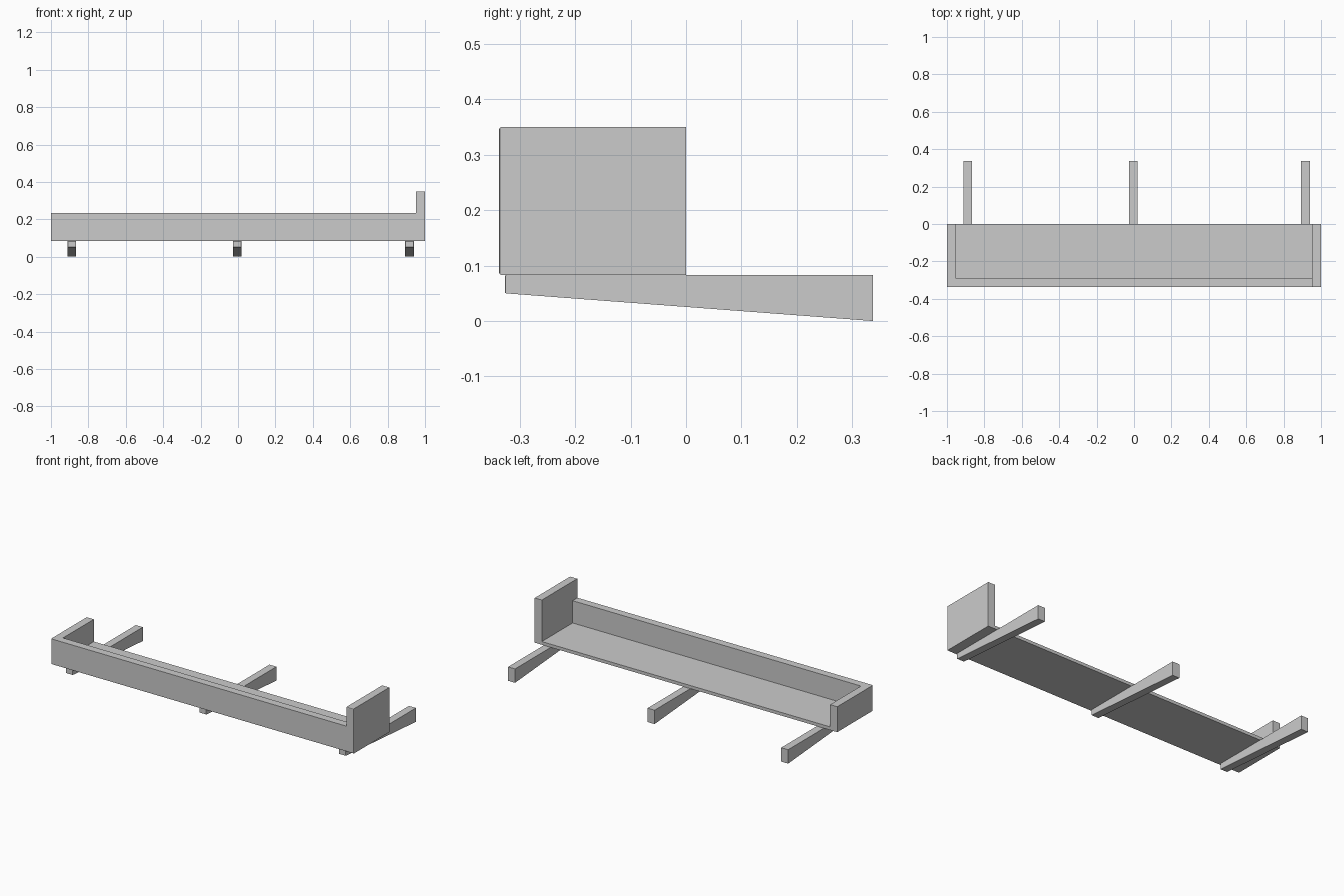
import bpy
import bmesh

cube = bpy.data.objects.get("Cube")
if cube:
    bpy.data.objects.remove(cube, do_unlink=True)

grey = bpy.data.materials.new("plain grey")
grey.use_nodes = True
GREY = (0.6, 0.6, 0.6, 1)
grey.diffuse_color = GREY
grey.node_tree.nodes["Principled BSDF"].inputs["Base Color"].default_value = GREY


def prism(name, profile, x0, x1, bevel=0):
    """Extrude a (y, z) profile along x, optionally rounding its front edges."""
    bm = bmesh.new()
    face = bm.faces.new([bm.verts.new((x0, y, z)) for y, z in profile])
    ext = bmesh.ops.extrude_face_region(bm, geom=[face])
    moved = [v for v in ext["geom"] if isinstance(v, bmesh.types.BMVert)]
    bmesh.ops.translate(bm, verts=moved, vec=(x1 - x0, 0, 0))
    bmesh.ops.recalc_face_normals(bm, faces=bm.faces[:])
    if bevel:
        front = min(y for y, z in profile)
        edges = [e for e in bm.edges
                 if all(abs(v.co.y - front) < 1e-4 for v in e.verts)]
        bmesh.ops.bevel(bm, geom=edges, offset=bevel, segments=2,
                        profile=0.5, affect='EDGES')
    mesh = bpy.data.meshes.new(name)
    bm.to_mesh(mesh)
    bm.free()
    mesh.materials.append(grey)
    obj = bpy.data.objects.new(name, mesh)
    bpy.context.collection.objects.link(obj)
    return obj


def rect(y0, y1, z0, z1):
    return [(y0, z0), (y1, z0), (y1, z1), (y0, z1)]


def cut(target, cutter):
    cutter.hide_render = True
    mod = target.modifiers.new("cut", 'BOOLEAN')
    mod.operation = 'DIFFERENCE'
    mod.solver = 'EXACT'
    mod.object = cutter
    bpy.context.view_layer.objects.active = target
    bpy.ops.object.modifier_apply(modifier=mod.name)
    bpy.data.objects.remove(cutter, do_unlink=True)


# Tray: floor, front rail, low end and tall end, carved from one block
FRONT, BACK, INNER_X = -0.337, 0.0, 0.953
tray = prism("tray", rect(FRONT, BACK, 0.083, 0.35), -1, 1, bevel=0.004)
cut(tray, prism("upper_cutter", rect(-0.5, 0.2, 0.235, 0.5), -1.2, INNER_X))
cut(tray, prism("cavity_cutter", rect(-0.291, 0.2, 0.102, 0.6), -INNER_X, INNER_X))

# Tapered support beams reaching out behind the tray
beam_profile = [(-0.327, 0.05), (0.337, 0.0), (0.337, 0.083), (-0.327, 0.083)]
for side, x in (("right", -0.888), ("middle", -0.005), ("left", 0.917)):
    prism(side + "_beam", beam_profile, x - 0.023, x + 0.023, bevel=0.003)
